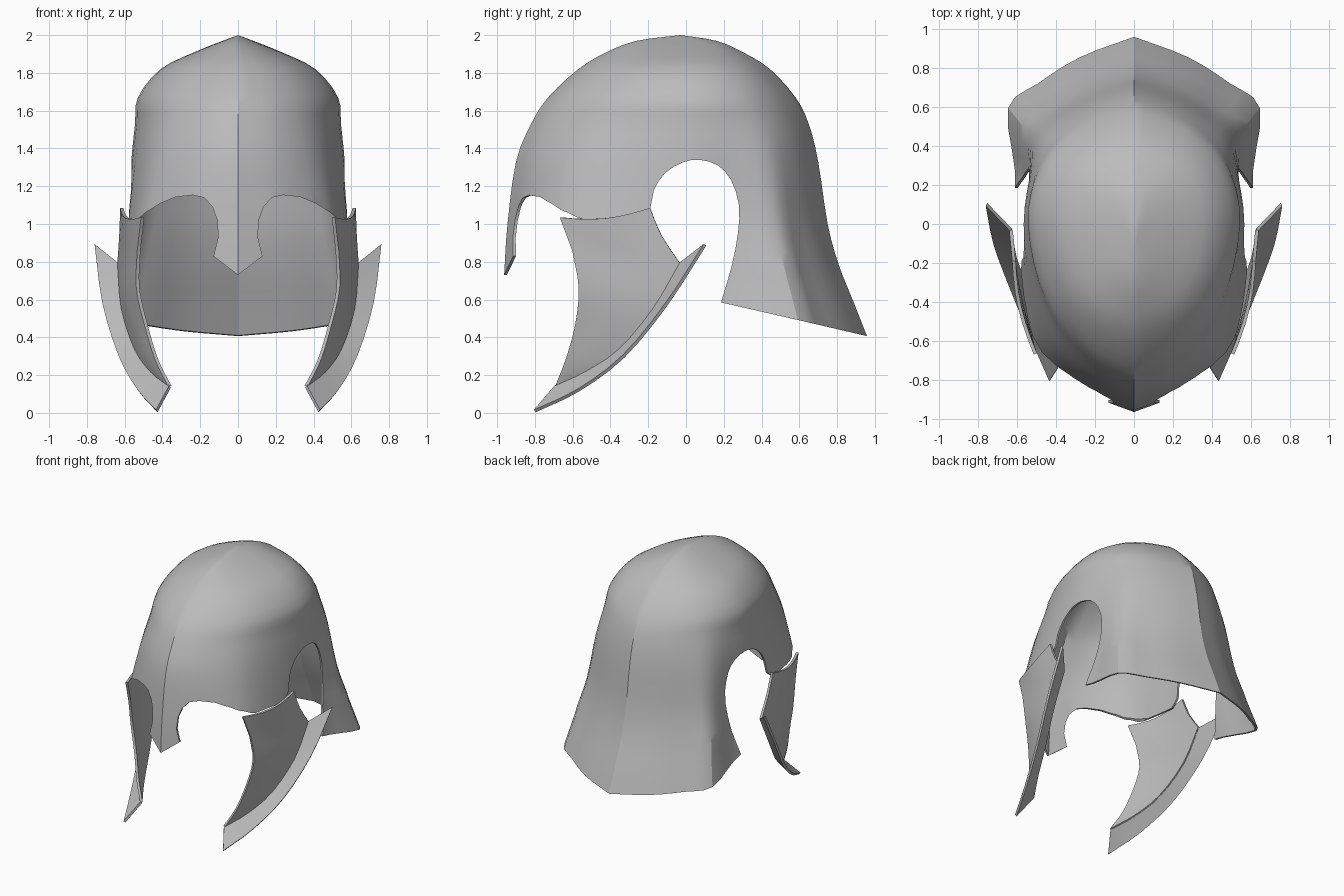
import bpy
import bmesh
import math
from mathutils import Vector

cube = bpy.data.objects.get("Cube")
if cube:
    bpy.data.objects.remove(cube)

grey = bpy.data.materials.new("steel grey")
grey.use_nodes = True
GREY = (0.5, 0.5, 0.5, 1)
grey.diffuse_color = GREY
grey.node_tree.nodes["Principled BSDF"].inputs["Base Color"].default_value = GREY


def spline(points, steps):
    """Smooth curve through the points, with a number of steps per span."""
    p = [Vector(q) for q in points]
    p = [2 * p[0] - p[1]] + p + [2 * p[-1] - p[-2]]
    out = []
    for a, b, c, d in zip(p, p[1:], p[2:], p[3:]):
        for i in range(steps):
            t = i / steps
            out.append((2 * b + (c - a) * t + (2 * a - 5 * b + 4 * c - d) * t**2
                        + (3 * b - a - 3 * c + d) * t**3) / 2)
    return out + [p[-2]]


def new_object(name, bm):
    bmesh.ops.remove_doubles(bm, verts=bm.verts, dist=0.0005)
    bmesh.ops.recalc_face_normals(bm, faces=bm.faces)
    mesh = bpy.data.meshes.new(name)
    bm.to_mesh(mesh)
    bm.free()
    mesh.materials.append(grey)
    ob = bpy.data.objects.new(name, mesh)
    bpy.context.collection.objects.link(ob)
    return ob


def skin(bm, rows, closed=False):
    rows = [[bm.verts.new(p) for p in row] for row in rows]
    n = len(rows[0])
    for r, s in zip(rows, rows[1:]):
        for i in range(n if closed else n - 1):
            j = (i + 1) % n
            bm.faces.new((r[i], r[j], s[j], s[i]))


def activate(ob):
    bpy.ops.object.select_all(action="DESELECT")
    ob.select_set(True)
    bpy.context.view_layer.objects.active = ob


def apply_modifier(ob, kind, **settings):
    activate(ob)
    mod = ob.modifiers.new(kind.title(), kind)
    for key, value in settings.items():
        setattr(mod, key, value)
    bpy.ops.object.modifier_apply(modifier=mod.name)


def prism(name, outline, place, low, high):
    bm = bmesh.new()
    ends = [[bm.verts.new(place(a, b, h)) for a, b in outline] for h in (low, high)]
    bm.faces.new(ends[0])
    bm.faces.new(ends[1])
    for i in range(len(outline)):
        j = (i + 1) % len(outline)
        bm.faces.new((ends[0][i], ends[0][j], ends[1][j], ends[1][i]))
    ob = new_object(name, bm)
    ob.hide_render = True
    return ob


# Shell levels: height, front, back, front half width, back half width
levels = [
    (0.3, -0.98, 1.0, 0.62, 0.69), (0.58, -0.97, 0.89, 0.62, 0.625),
    (0.78, -0.96, 0.81, 0.615, 0.585), (1.0, -0.945, 0.75, 0.605, 0.56),
    (1.33, -0.9, 0.7, 0.57, 0.56), (1.53, -0.82, 0.65, 0.545, 0.545),
    (1.67, -0.73, 0.58, 0.53, 0.53), (1.82, -0.57, 0.445, 0.41, 0.41),
    (1.91, -0.42, 0.3, 0.23, 0.23), (1.97, -0.26, 0.16, 0.08, 0.08),
    (2.0, -0.03, -0.03, 0, 0)]
# Half outline of a level, front to back: boxy low down, rounder on the dome
boxy = spline([(0, -1), (.43, -.9), (.84, -.71), (.95, -.4), (1, 0),
               (.97, .3), (1, .64), (.75, .77), (.42, .9), (0, 1)], 3)
round_ = spline([(0, -1), (.35, -.9), (.68, -.69), (.9, -.38), (1, 0),
                 (.95, .33), (.8, .6), (.57, .79), (.3, .91), (0, 1)], 3)

bm = bmesh.new()
rings = []
for z, front, back, wide_front, wide_back in spline(levels, 3):
    k = min(max((z - 0.8) / 0.8, 0), 1)
    half = []
    for a, b in zip(boxy, round_):
        x, y = a.lerp(b, k)
        side = min(max(y * 1.5 + 0.5, 0), 1)
        width = wide_front + (wide_back - wide_front) * side
        half.append(Vector((max(x * width, 0), y * (back if y > 0 else -front), z)))
        if z > 1.99:
            half[-1].y += -0.03 * (1 - abs(y))
    rings.append(half + [Vector((-p.x, p.y, p.z)) for p in half[-2:0:-1]])
rings[-1] = [Vector((0, -0.03, 2))] * len(rings[0])
low_rows = rings[:-1]
skin(bm, low_rows, closed=True)
bm.verts.ensure_lookup_table()
last = list(bm.verts)[-len(rings[0]):]
tip = bm.verts.new((0, -0.03, 2))
for i, v in enumerate(last):
    bm.faces.new((v, last[(i + 1) % len(last)], tip))
shell = new_object("helmet_shell", bm)
apply_modifier(shell, "SOLIDIFY", thickness=0.014, offset=-1)

# Face opening around the nose guard, cut from the front
eye = [(0, .73), (.13, .83), (.105, .93), (.11, 1.02), (.135, 1.09), (.18, 1.14),
       (.24, 1.153), (.33, 1.143), (.41, 1.11), (.49, 1.06), (.53, 1.025), (.9, 1.015),
       (.9, .1)]
face = eye + [(-x, z) for x, z in eye[:0:-1]]
face_cutter = prism("face_cutter", face, lambda a, b, h: (a, h, b), -1.5, -0.24)
# Ear arch and sloping neck edge, cut from the side
ear = [tuple(p) for p in spline(
    [(-.25, 1.03), (-.19, 1.08), (-.17, 1.18), (-.11, 1.27), (-.02, 1.325), (.07, 1.34),
     (.17, 1.31), (.24, 1.23), (.28, 1.1), (.275, .95), (.24, .77), (.185, .585)], 2)]
ear += [(.6, .49), (1.2, .35), (1.2, .1), (-.25, .1)]
ear_cutter = prism("ear_cutter", ear, lambda a, b, h: (h, a, b), -1.5, 1.5)
for cutter in (face_cutter, ear_cutter):
    apply_modifier(shell, "BOOLEAN", object=cutter, operation="DIFFERENCE", solver="EXACT")
    bpy.data.objects.remove(cutter)

# Cheek plate edges, top to bottom, on the left side
front_top = [(.505, -.665, 1.035), (.525, -.6, .86)]
front_low = [front_top[1], (.53, -.565, .66), (.485, -.585, .46), (.43, -.635, .28),
             (.36, -.69, .14)]
back_edge = [(.615, -.19, 1.085), (.62, -.13, .94), (.63, -.03, .79)]
low_edge = [back_edge[2], (.61, -.17, .55), (.54, -.35, .335), (.455, -.53, .215),
            front_low[-1]]
flange_edge = [(.755, .1, .89), (.715, -.1, .58), (.63, -.33, .3), (.53, -.57, .12),
               (.43, -.8, .01)]

front = spline(front_top, 4) + spline(front_low, 3)[1:]
rear = spline(back_edge, 2) + spline(low_edge, 3)[1:]
bm = bmesh.new()
rows = []
for i, (a, b) in enumerate(zip(front, rear)):
    row = [a.lerp(b, v / 6) for v in range(7)]
    for v, p in enumerate(row):
        swell = math.sin(math.pi * v / 6)
        p.x += 0.025 * swell * (1 - i / 16)
        p.z -= 0.03 * swell * max(0, 1 - i / 4)
    rows.append(row)
skin(bm, rows)
cheek = new_object("cheek_plate", bm)

# Flared flange along the lower edge of the cheek plate
bm = bmesh.new()
skin(bm, zip(*[spline(e, 3) for e in (low_edge, flange_edge)]) and
     [list(r) for r in zip(spline(low_edge, 3), spline(flange_edge, 3))])
flange = new_object("cheek_flange", bm)

for ob in (cheek, flange):
    apply_modifier(ob, "SOLIDIFY", thickness=0.018, offset=0)
    apply_modifier(ob, "MIRROR")

for ob in (shell, cheek, flange):
    activate(ob)
    bpy.ops.object.shade_smooth_by_angle(angle=math.radians(30))
